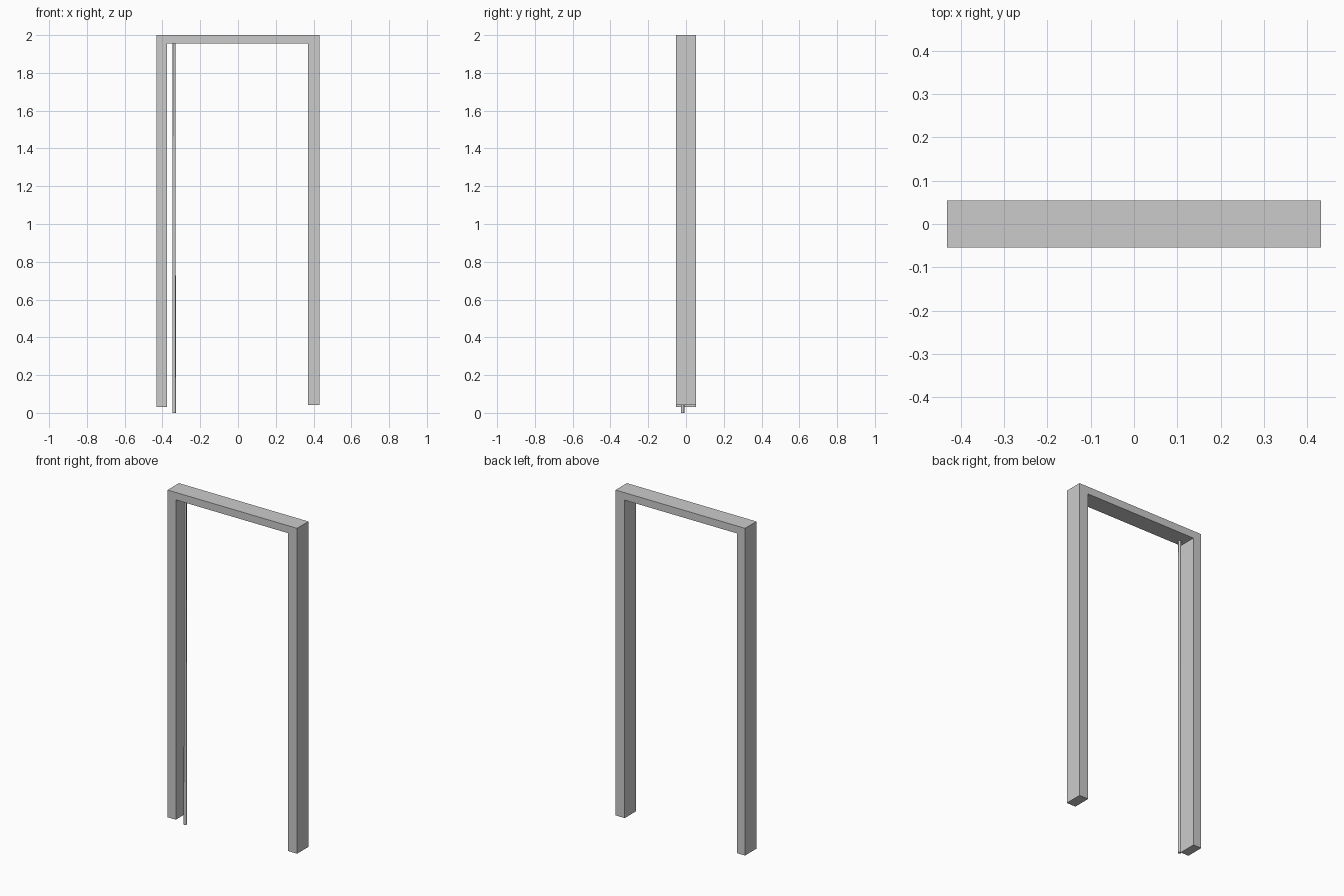
import bpy

if "Cube" in bpy.data.objects:
    bpy.data.objects.remove(bpy.data.objects["Cube"])


def box(name, x0, x1, y0, y1, z0, z1):
    bpy.ops.mesh.primitive_cube_add(
        size=1, location=((x0 + x1) / 2, (y0 + y1) / 2, (z0 + z1) / 2))
    ob = bpy.context.object
    ob.name = name
    ob.scale = (x1 - x0, y1 - y0, z1 - z0)
    bpy.ops.object.transform_apply(location=False, rotation=False, scale=True)
    return ob


# door frame as one mitre-free outline, jambs ending at slightly different heights
W, IN_L, IN_R, D, TOP, HEAD = 0.431, 0.376, 0.37, 0.054, 2.0, 1.955
outline = [(-W, 0.032), (-IN_L, 0.032), (-IN_L, HEAD), (IN_R, HEAD),
           (IN_R, 0.043), (W, 0.043), (W, TOP), (-W, TOP)]
n = len(outline)
verts = [(x, y, z) for y in (-D, D) for x, z in outline]
faces = [tuple(range(n)), tuple(reversed(range(n, 2 * n)))]
faces += [(i, i + n, (i + 1) % n + n, (i + 1) % n) for i in range(n)]
mesh = bpy.data.meshes.new("door_frame")
mesh.from_pydata(verts, [], faces)
frame = bpy.data.objects.new("door_frame", mesh)
bpy.context.collection.objects.link(frame)

# thin vertical rod beside the left jamb
bpy.ops.mesh.primitive_cone_add(vertices=16, radius1=0.009, radius2=0.0075,
                                depth=HEAD, location=(-0.338, -0.018, HEAD / 2))
rod = bpy.context.object
rod.name = "vertical_rod"
bpy.ops.object.shade_smooth_by_angle()
